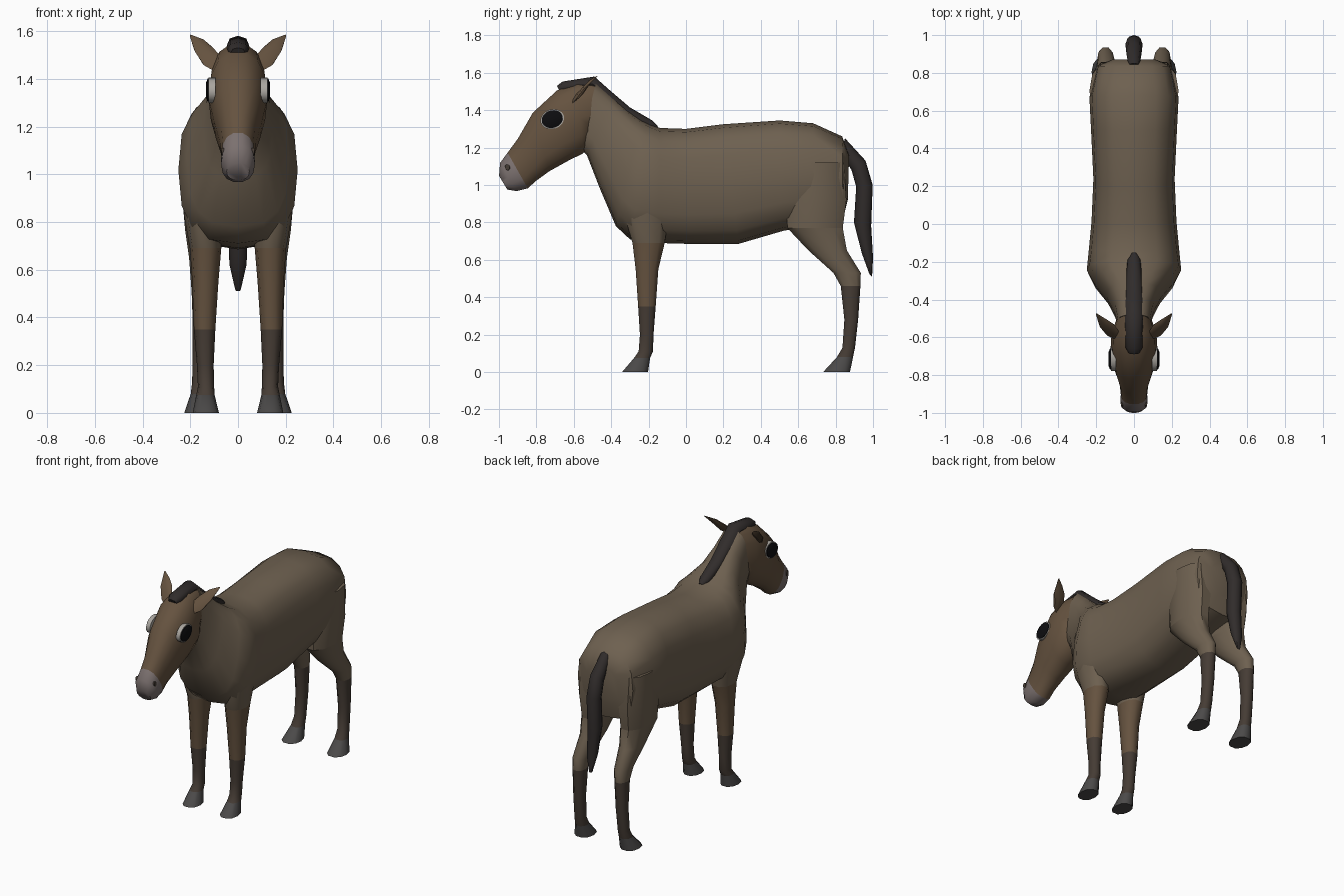
import bpy, bmesh, math
from mathutils import Vector


def material(name, r, g, b):
    m = bpy.data.materials.new(name)
    m.diffuse_color = (r, g, b, 1)
    return m


COAT = material("coat", 0.155, 0.118, 0.08)
FACE = material("face_coat", 0.13, 0.085, 0.05)
SHANK = material("shank", 0.06, 0.045, 0.035)
DARK = material("dark_hair", 0.03, 0.025, 0.024)
HOOF = material("hoof", 0.07, 0.067, 0.066)
MUZZLE = material("muzzle", 0.2, 0.165, 0.16)
BLACK = material("eye_black", 0.004, 0.004, 0.005)
RIM = material("eye_rim", 0.4, 0.38, 0.35)


def loft(name, rings, mat, n=12, e=2.2):
    """Skin rings of (centre, half-axis u, half-axis v) into a closed solid."""
    bm = bmesh.new()
    rows = []
    for c, u, v in rings:
        row = []
        for i in range(n):
            a = 2 * math.pi * i / n
            x, y = math.cos(a), math.sin(a)
            x = math.copysign(abs(x) ** (2 / e), x)
            y = math.copysign(abs(y) ** (2 / e), y)
            row.append(bm.verts.new(Vector(c) + Vector(u) * x + Vector(v) * y))
        rows.append(row)
    for p, q in zip(rows, rows[1:]):
        for i in range(n):
            j = (i + 1) % n
            bm.faces.new((p[i], p[j], q[j], q[i]))
    bm.faces.new(rows[0])
    bm.faces.new(rows[-1])
    bmesh.ops.recalc_face_normals(bm, faces=bm.faces)
    me = bpy.data.meshes.new(name)
    bm.to_mesh(me)
    bm.free()
    me.materials.append(mat)
    ob = bpy.data.objects.new(name, me)
    bpy.context.collection.objects.link(ob)
    return ob


def spine(rows):
    """Rows (top y, top z, bottom y, bottom z, half width) to centred rings."""
    return [((0, (a + c) / 2, (b + d) / 2), (w, 0, 0),
             (0, (a - c) / 2, (b - d) / 2)) for a, b, c, d, w in rows]


def limb(rows, s):
    """Rows (z, y front, y back, x inner, x outer) to level rings on side s."""
    return [((s * (xi + xo) / 2, (yf + yb) / 2, z), ((xo - xi) / 2, 0, 0),
             (0, (yb - yf) / 2, 0)) for z, yf, yb, xi, xo in rows]


# Torso and neck
loft("body", spine([
    (0.872, 1.16, 0.865, 0.92, 0.12),
    (0.835, 1.26, 0.84, 0.82, 0.20),
    (0.68, 1.33, 0.66, 0.78, 0.236),
    (0.50, 1.345, 0.52, 0.755, 0.228),
    (0.20, 1.325, 0.28, 0.685, 0.215),
    (0.00, 1.30, 0.02, 0.685, 0.225),
    (-0.14, 1.305, -0.15, 0.69, 0.24),
    (-0.19, 1.325, -0.30, 0.71, 0.25),
    (-0.24, 1.35, -0.375, 0.78, 0.215),
    (-0.31, 1.40, -0.46, 0.98, 0.145),
    (-0.39, 1.47, -0.53, 1.16, 0.105),
    (-0.48, 1.55, -0.57, 1.20, 0.09)]), COAT, 16, 2.7)

# Head and muzzle
head = [
    (-0.47, 1.55, -0.51, 1.22, 0.085),
    (-0.58, 1.55, -0.55, 1.165, 0.118),
    (-0.69, 1.51, -0.63, 1.125, 0.124),
    (-0.82, 1.39, -0.73, 1.07, 0.102),
    (-0.90, 1.25, -0.80, 1.02, 0.076),
    (-0.955, 1.175, -0.845, 0.98, 0.070),
    (-0.995, 1.12, -0.905, 0.966, 0.071),
    (-1.0, 1.05, -0.955, 0.975, 0.048)]
loft("head", spine(head[:6]), FACE, 14, 2.3)
loft("muzzle", spine(head[5:]), MUZZLE, 14, 2.3)

# Mane and tail
loft("mane", spine([
    (-0.69, 1.53, -0.67, 1.49, 0.03),
    (-0.66, 1.553, -0.65, 1.49, 0.045),
    (-0.49, 1.58, -0.51, 1.50, 0.047),
    (-0.40, 1.50, -0.43, 1.45, 0.047),
    (-0.30, 1.415, -0.33, 1.35, 0.045),
    (-0.18, 1.345, -0.20, 1.29, 0.035),
    (-0.15, 1.315, -0.17, 1.28, 0.015)]), DARK, 8)
loft("tail", spine([
    (0.85, 1.25, 0.83, 1.17, 0.03),
    (0.96, 1.13, 0.885, 1.08, 0.043),
    (0.998, 1.00, 0.91, 0.99, 0.045),
    (0.99, 0.78, 0.898, 0.80, 0.042),
    (1.0, 0.61, 0.94, 0.635, 0.036),
    (0.995, 0.51, 0.98, 0.525, 0.012)]), DARK, 8)

FRONT = [
    (0.98, -0.33, -0.06, 0.09, 0.242),
    (0.82, -0.33, -0.09, 0.07, 0.225),
    (0.69, -0.29, -0.11, 0.07, 0.202),
    (0.55, -0.272, -0.145, 0.082, 0.192),
    (0.35, -0.258, -0.16, 0.095, 0.185),
    (0.20, -0.248, -0.172, 0.102, 0.172),
    (0.11, -0.255, -0.175, 0.10, 0.168),
    (0.075, -0.28, -0.19, 0.098, 0.175),
    (0.0, -0.345, -0.20, 0.08, 0.19)]
BACK = [
    (1.12, 0.56, 0.85, 0.06, 0.236),
    (0.92, 0.53, 0.865, 0.05, 0.235),
    (0.77, 0.535, 0.845, 0.06, 0.222),
    (0.65, 0.65, 0.865, 0.08, 0.205),
    (0.53, 0.785, 0.938, 0.105, 0.196),
    (0.46, 0.825, 0.935, 0.112, 0.192),
    (0.28, 0.845, 0.922, 0.118, 0.19),
    (0.13, 0.835, 0.905, 0.122, 0.192),
    (0.08, 0.805, 0.895, 0.12, 0.198),
    (0.0, 0.73, 0.88, 0.105, 0.225)]

for s, side in ((1, "left"), (-1, "right")):
    # Legs, shanks and hooves
    for name, rows, k, upper in (("front", FRONT, 4, FACE), ("back", BACK, 5, COAT)):
        h = len(rows) - 2
        loft(f"{name}_upper_leg_{side}", limb(rows[:3], s), COAT, 10)
        loft(f"{name}_leg_{side}", limb(rows[2:k + 1], s), upper, 10)
        loft(f"{name}_shank_{side}", limb(rows[k:h + 1], s), SHANK, 10)
        loft(f"{name}_hoof_{side}", limb(rows[h:], s), HOOF, 10)

    # Ear: flattened leaf pointing up, out and back
    loft(f"ear_{side}", [
        ((s * 0.085, -0.60, 1.46), (s * 0.02, -0.01, -0.025), (s * 0.012, 0.01, 0.004)),
        ((s * 0.125, -0.56, 1.495), (s * 0.018, -0.03, -0.038), (s * 0.015, 0.014, -0.004)),
        ((s * 0.163, -0.525, 1.54), (s * 0.018, -0.02, -0.025), (s * 0.01, 0.01, -0.002)),
        ((s * 0.20, -0.475, 1.582), (s * 0.002, -0.002, -0.003), (s * 0.001, 0.001, 0))],
        FACE, 8)

    # Eye with pale rim, slightly domed
    c, u, v = Vector((s * 0.115, -0.715, 1.352)), Vector((0, 0.059, 0.018)), Vector((0, -0.014, 0.048))
    out = Vector((s, 0, 0))
    loft(f"eye_rim_{side}", [(c - out * 0.02, u * 1.05, v * 1.05),
                             (c + out * 0.008, u * 1.05, v * 1.05)], RIM, 16, 2)
    loft(f"eye_{side}", [(c, u * 0.94, v * 0.94), (c + out * 0.012, u * 0.94, v * 0.94),
                         (c + out * 0.02, u * 0.6, v * 0.6)], BLACK, 16, 2)

    # Nostril
    loft(f"nostril_{side}", [
        ((s * 0.04, -0.95, 1.09), (0, 0.014, 0.006), (0, -0.006, 0.018)),
        ((s * 0.069, -0.955, 1.095), (0, 0.012, 0.005), (0, -0.005, 0.016))], SHANK, 8, 2)

# Smooth shading with crisp edges
bpy.ops.object.select_all(action='SELECT')
bpy.context.view_layer.objects.active = bpy.context.scene.objects[0]
bpy.ops.object.shade_smooth_by_angle(angle=math.radians(50))
